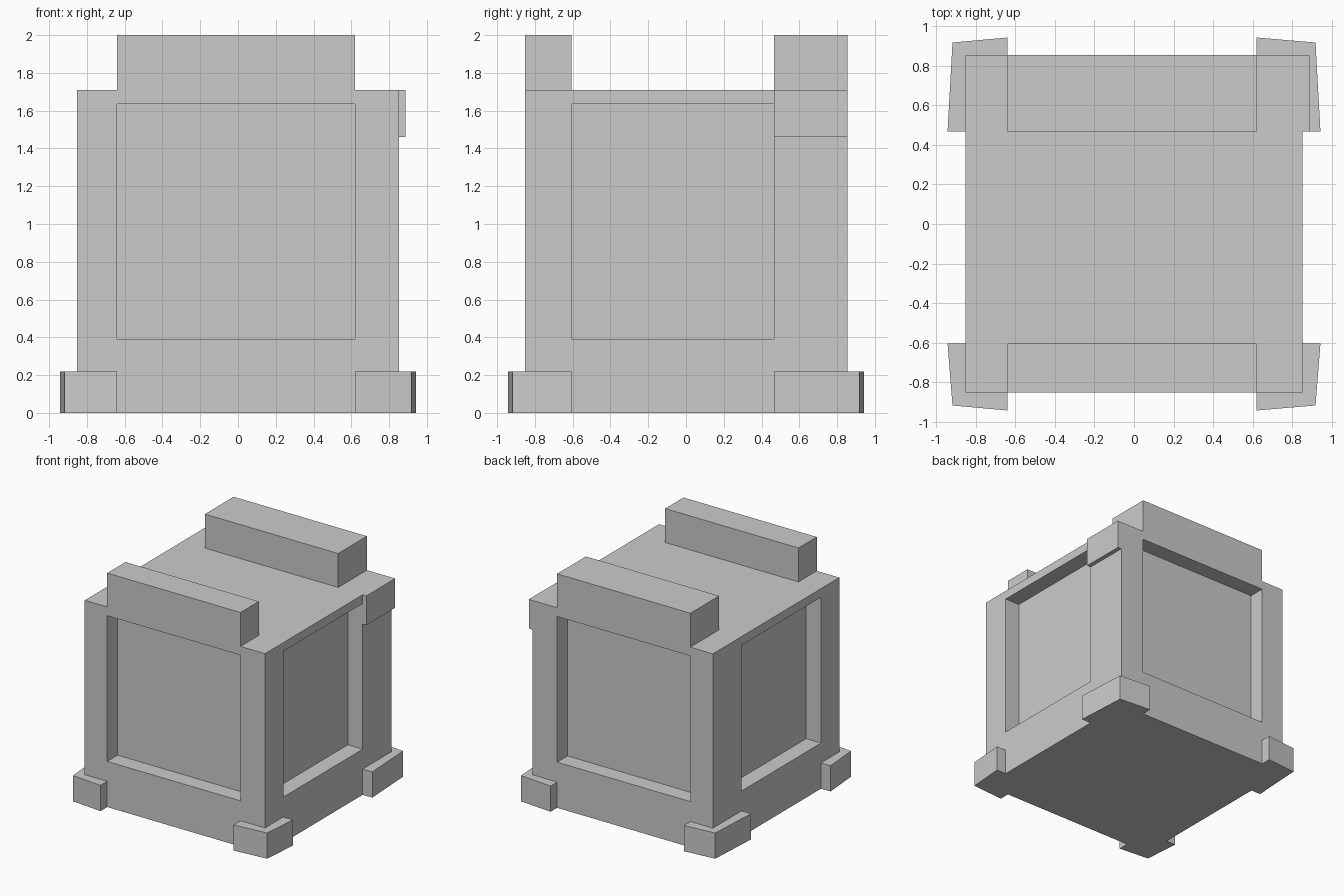
import bpy, bmesh

if "Cube" in bpy.data.objects:
    bpy.data.objects.remove(bpy.data.objects["Cube"])

# Shared outlines: body side, inner lines of the frame, recess heights
BX0, BX1, BY0, BY1, BZ = -0.853, 0.852, -0.852, 0.855, 1.71
PX0, PX1, PY0, PY1 = -0.64, 0.62, -0.605, 0.467
PZ0, PZ1, DEPTH = 0.39, 1.635, 0.14


def prism(name, points, z0, z1):
    """Extrude a flat outline from z0 up to z1."""
    bm = bmesh.new()
    face = bm.faces.new([bm.verts.new((x, y, z0)) for x, y in points])
    ext = bmesh.ops.extrude_face_region(bm, geom=[face])
    for v in ext["geom"]:
        if isinstance(v, bmesh.types.BMVert):
            v.co.z = z1
    bmesh.ops.recalc_face_normals(bm, faces=bm.faces)
    mesh = bpy.data.meshes.new(name)
    bm.to_mesh(mesh)
    bm.free()
    obj = bpy.data.objects.new(name, mesh)
    bpy.context.collection.objects.link(obj)
    return obj


def box(name, x0, x1, y0, y1, z0, z1):
    return prism(name, [(x0, y0), (x1, y0), (x1, y1), (x0, y1)], z0, z1)


# Crate body with a recessed panel cut into each side
body = box("crate_body", BX0, BX1, BY0, BY1, 0, BZ)
E = 0.1
cutters = {
    "front": (PX0, PX1, BY0 - E, BY0 + DEPTH),
    "back": (PX0, PX1, BY1 - DEPTH, BY1 + E),
    "left": (BX0 - E, BX0 + DEPTH, PY0, PY1),
    "right": (BX1 - DEPTH, BX1 + E, PY0, PY1),
}
for side, rect in cutters.items():
    cutter = box(side + "_recess_cutter", *rect, PZ0, PZ1)
    mod = body.modifiers.new(side + "_recess", 'BOOLEAN')
    mod.operation = 'DIFFERENCE'
    mod.solver = 'EXACT'
    mod.object = cutter
    # Bake the cut and drop the helper
    bpy.context.view_layer.objects.active = body
    bpy.ops.object.modifier_apply(modifier=mod.name)
    bpy.data.objects.remove(cutter)

# Two beams across the lid
box("front_lid_beam", PX0, PX1, BY0, PY0, BZ, 2.0)
box("back_lid_beam", PX0, PX1, PY1, BY1, BZ, 2.0)

# Small plate on the upper back right corner
box("corner_plate", BX1, 0.888, PY1, BY1, 1.46, BZ)

# Tapered corner feet wrapping the bottom corners
for xn, bx, px, sx in (("left", BX0, PX0, -1), ("right", BX1, PX1, 1)):
    for yn, by, py, sy in (("front", BY0, PY0, -1), ("back", BY1, PY1, 1)):
        prism(f"{yn}_{xn}_foot",
              [(sx * 0.943, py), (sx * 0.918, sy * 0.918), (px, sy * 0.943),
               (px, by), (bx, by), (bx, py)], 0, 0.22)
